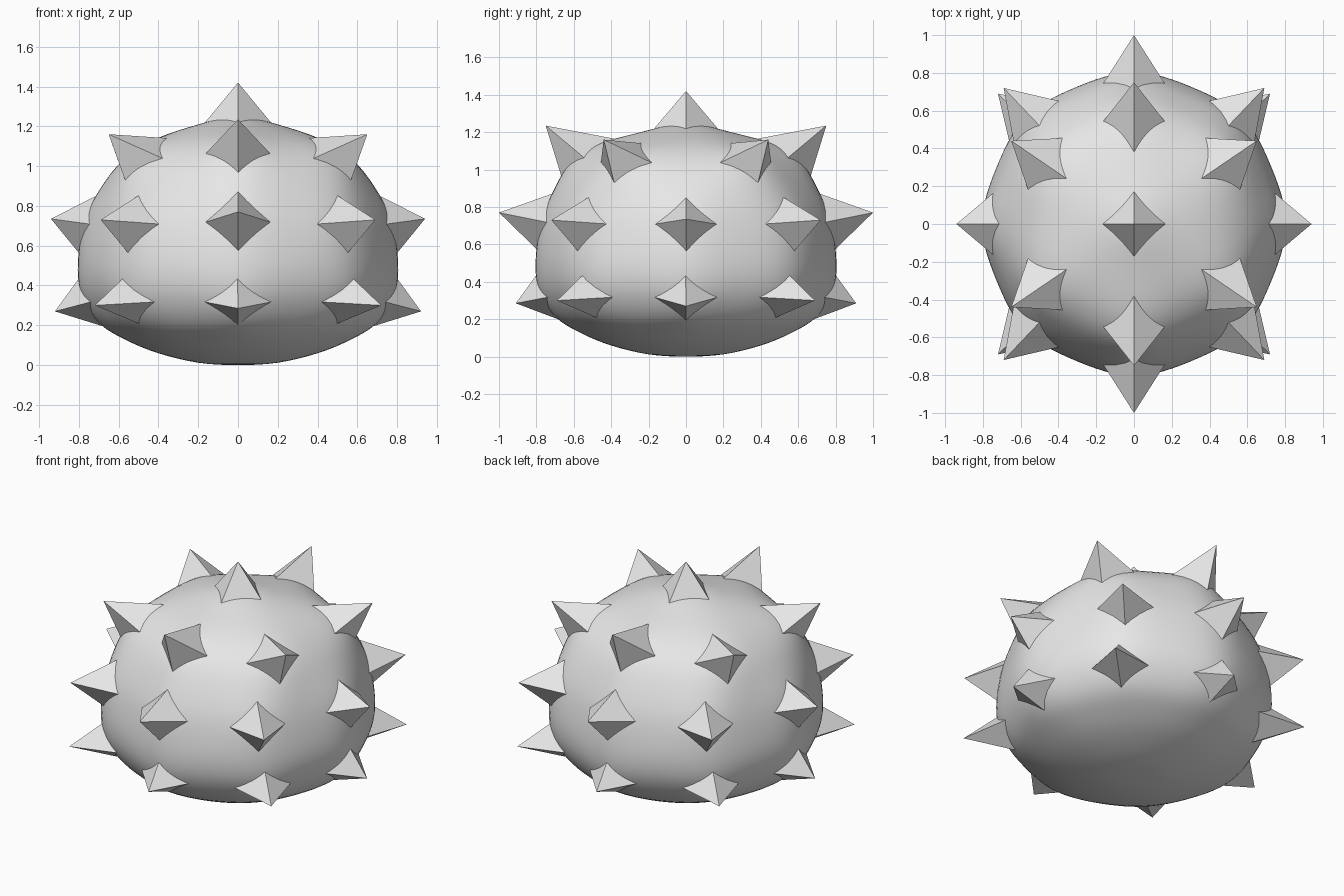
import bpy, bmesh, math
from mathutils import Vector
from mathutils.bvhtree import BVHTree

if "Cube" in bpy.data.objects:
    bpy.data.objects.remove(bpy.data.objects["Cube"])

grey = bpy.data.materials.new("light grey")
grey.diffuse_color = (0.8, 0.8, 0.8, 1)
grey.use_nodes = True
grey.node_tree.nodes["Principled BSDF"].inputs["Base Color"].default_value = grey.diffuse_color


def finish(bm, name, smooth):
    bmesh.ops.recalc_face_normals(bm, faces=bm.faces)
    for f in bm.faces:
        f.smooth = smooth
    me = bpy.data.meshes.new(name)
    bm.to_mesh(me)
    me.materials.append(grey)
    ob = bpy.data.objects.new(name, me)
    bpy.context.collection.objects.link(ob)
    return ob


# Spikes: (tip, base radius, base height, upper reach, rim swell)
base_spikes = [
    ((0, 0, 1.42), 0.0, 1.215, 0.17, 0.03),
    # upper ring
    ((0, 0.75, 1.235), 0.55, 1.07, 0.23, 0.045),
    ((0.65, 0.44, 1.16), 0.57, 1.04, 0.22, 0.04),
    # middle ring
    ((0.94, 0, 0.735), 0.75, 0.71, 0.15, 0.03),
    ((0, 1.0, 0.77), 0.75, 0.72, 0.155, 0.03),
    ((0.69, 0.72, 0.73), 0.75, 0.71, 0.15, 0.03),
    # lower ring
    ((0.92, 0, 0.27), 0.735, 0.32, 0.12, 0.03),
    ((0, 0.91, 0.285), 0.735, 0.32, 0.12, 0.03),
    ((0.72, 0.69, 0.30), 0.735, 0.32, 0.12, 0.03),
]
spikes = []
for (x, y, z), r, bz, reach, swell in base_spikes:
    for sx in ((1, -1) if x else (1,)):
        for sy in ((1, -1) if y else (1,)):
            tip = Vector((x * sx, y * sy, z))
            flat = Vector((tip.x, tip.y, 0))
            base = (flat.normalized() * r if r else flat) + Vector((0, 0, bz))
            spikes.append((tip, base, (tip - base).normalized(), reach, swell))

# Body: smooth squat dome turned from a profile
prof = [(0, 0), (0.2, 0.012), (0.4, 0.06), (0.55, 0.125), (0.67, 0.21),
        (0.75, 0.34), (0.778, 0.48), (0.76, 0.64), (0.71, 0.81),
        (0.62, 0.97), (0.5, 1.08), (0.35, 1.155), (0.17, 1.2), (0, 1.215)]
P = [Vector(p) for p in [(-0.2, 0.012)] + prof + [(-0.17, 1.2)]]
curve = []
for i in range(1, len(P) - 2):
    a, b, c, d = P[i - 1:i + 3]
    for k in range(4):
        t = k / 4
        curve.append(0.5 * (2 * b + (c - a) * t + (2 * a - 5 * b + 4 * c - d) * t * t
                            + (3 * b - a - 3 * c + d) * t ** 3))
curve.append(P[-2])

bm = bmesh.new()
vs = [bm.verts.new((p.x, 0, max(p.y, 0))) for p in curve]
es = [bm.edges.new(e) for e in zip(vs, vs[1:])]
bmesh.ops.spin(bm, geom=vs + es, cent=(0, 0, 0), axis=(0, 0, 1),
               angle=2 * math.pi, steps=96)
bmesh.ops.remove_doubles(bm, verts=bm.verts, dist=0.0005)
# swell the skin around each spike
for v in bm.verts:
    co = v.co.copy()
    for tip, base, n, reach, swell in spikes:
        d2 = (co - base).length_squared
        if d2 < 0.36:
            v.co += n * swell * math.exp(-d2 / (2 * 0.16 ** 2))
bm.normal_update()
tree = BVHTree.FromBMesh(bm)
finish(bm, "body", True)
bm.free()

# Spikes: four-sided points whose corners rest on the skin
bm = bmesh.new()
for tip, base, n, reach, swell in spikes:
    ref = Vector((0, 1, 0)) if abs(n.z) > 0.95 else Vector((0, 0, 1))
    up = (ref - n * ref.dot(n)).normalized()
    side = n.cross(up)
    low = 0.17 if n.z > 0.95 else 0.15
    corners = []
    for off in (up * reach, side * 0.165, -up * low, -side * 0.165):
        hit = tree.find_nearest(base + off)[0]
        corners.append(bm.verts.new(hit))
    top = bm.verts.new(tip)
    root = bm.verts.new(base - n * 0.12)
    for i in range(4):
        a, b = corners[i], corners[(i + 1) % 4]
        bm.faces.new((a, b, top))
        bm.faces.new((b, a, root))
finish(bm, "spikes", False)
bm.free()
